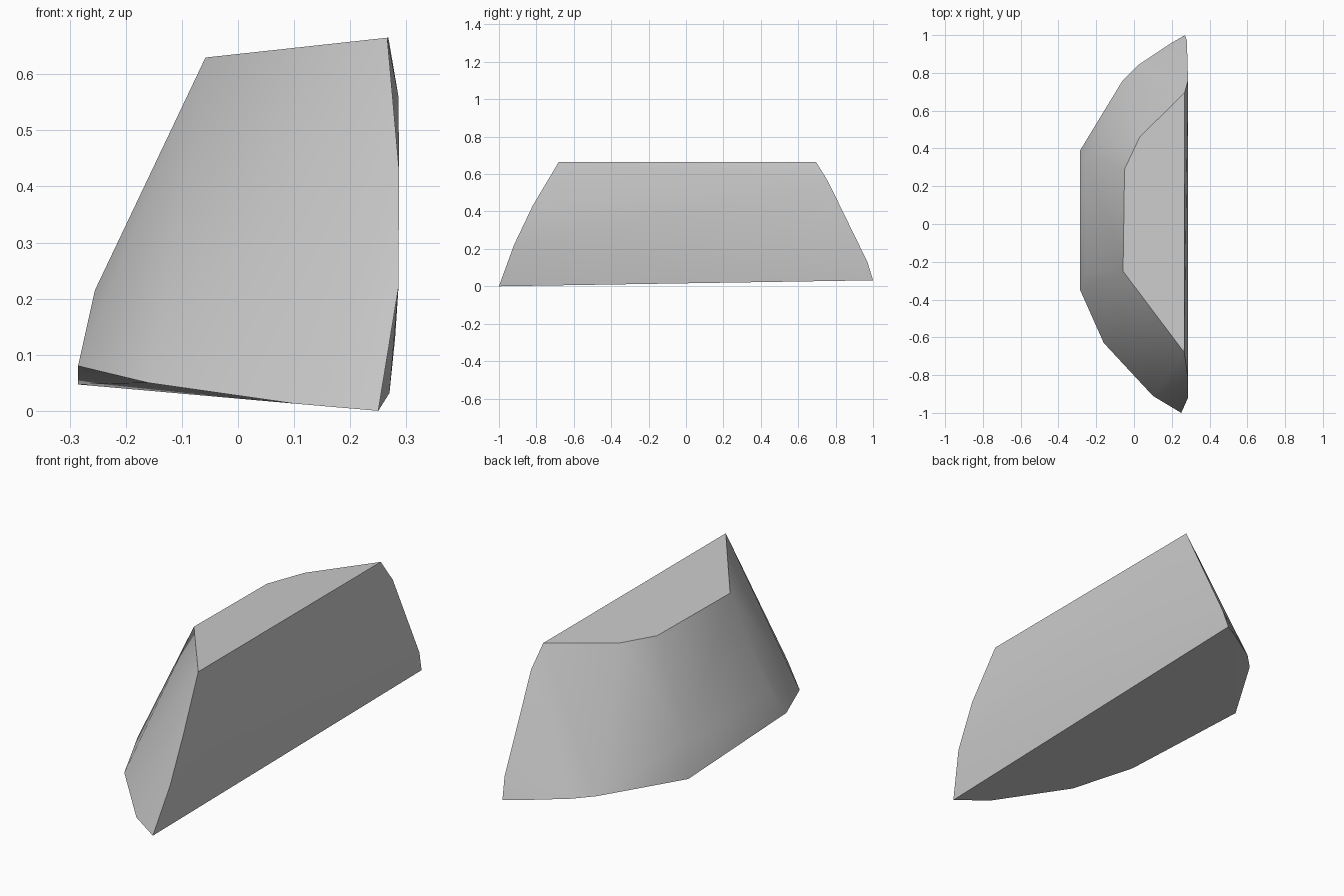
import bpy, bmesh, math

cube = bpy.data.objects.get("Cube")
if cube:
    bpy.data.objects.remove(cube, do_unlink=True)

# One matte grey stone colour
grey = bpy.data.materials.new("stone grey")
grey.use_nodes = True
colour = (0.6, 0.6, 0.6, 1)
grey.diffuse_color = colour
grey.node_tree.nodes["Principled BSDF"].inputs["Base Color"].default_value = colour

# Chipped outline of the underside, front to back around the curved side
base = [(.25, -1, 0), (.10, -.91, .013), (-.16, -.63, .05), (-.285, -.35, .08),
        (-.285, .39, .047), (-.06, .76, .046), (.02, .84, .043), (.2, .96, .034), (.27, 1, .032)]
# Shoulder where the curved side begins to lean inward
shoulder = [(-.255, -.26, .215), (-.255, .36, .215)]
# Ends of the nearly flat broken side
broken_side = [(.286, -.92, .22), (.287, -.82, .43), (.28, .97, .13), (.286, .76, .56)]
# Sloping top, given in plan
top = [(x, y, .636 + .109 * x) for x, y in
       [(.266, -.68), (-.058, -.25), (-.05, .29), (.03, .46), (.268, .695)]]

# Wrap the corners into one solid, convex chunk
bm = bmesh.new()
for point in base + shoulder + broken_side + top:
    bm.verts.new(point)
bmesh.ops.convex_hull(bm, input=bm.verts[:])
bmesh.ops.recalc_face_normals(bm, faces=bm.faces[:])
mesh = bpy.data.meshes.new("stone_chunk")
bm.to_mesh(mesh)
bm.free()
mesh.materials.append(grey)

stone = bpy.data.objects.new("stone_chunk", mesh)
bpy.context.collection.objects.link(stone)
bpy.ops.object.select_all(action='DESELECT')
stone.select_set(True)
bpy.context.view_layer.objects.active = stone
bpy.ops.object.shade_smooth_by_angle(angle=math.radians(40))
